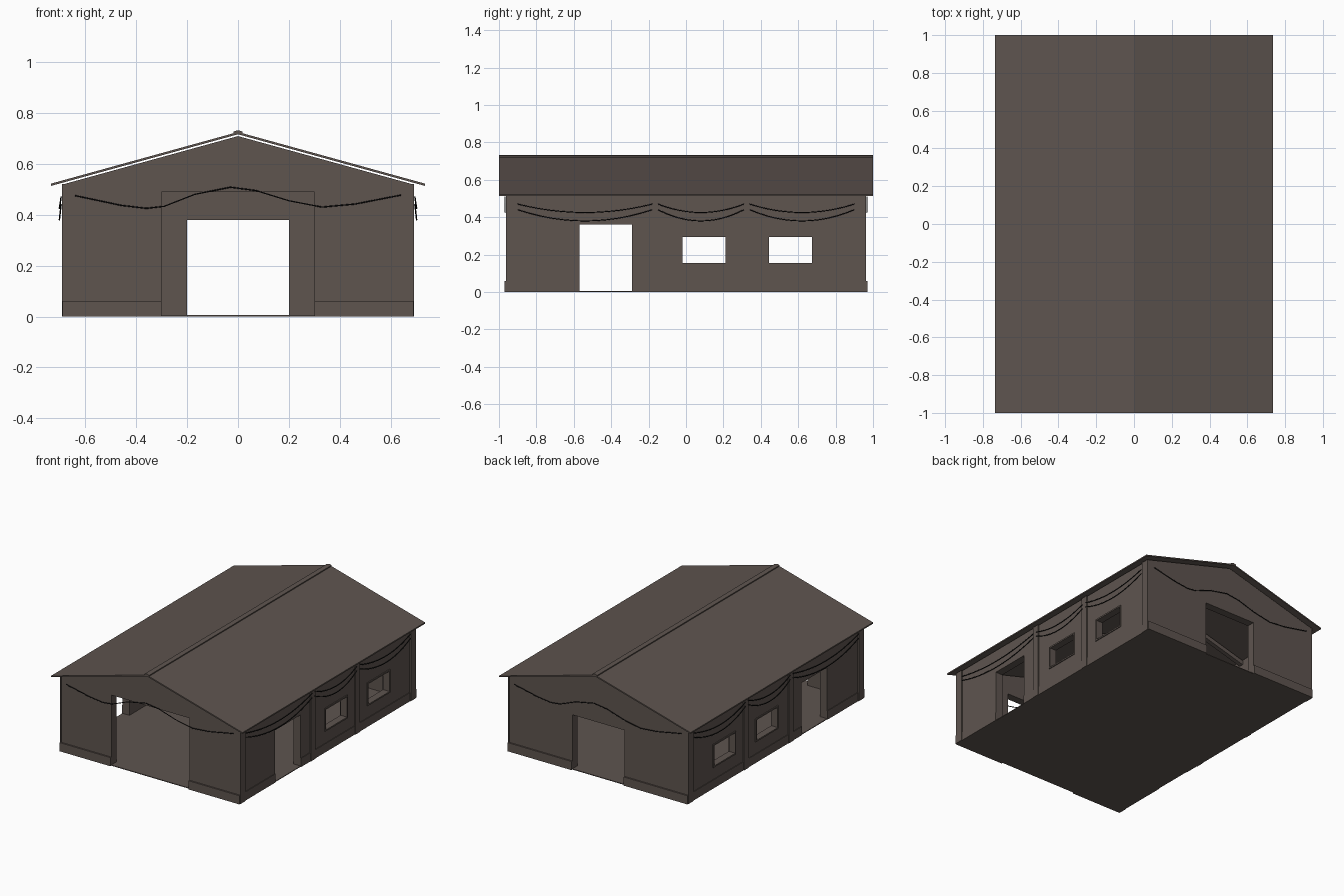
import bpy, bmesh
from mathutils import Vector

cube = bpy.data.objects.get("Cube")
if cube:
    bpy.data.objects.remove(cube, do_unlink=True)


def material(name, color):
    m = bpy.data.materials.new(name)
    m.use_nodes = True
    m.diffuse_color = (*color, 1)
    m.node_tree.nodes["Principled BSDF"].inputs["Base Color"].default_value = (*color, 1)
    return m


timber = material("brown grey", (0.112, 0.089, 0.078))
black = material("wire black", (0.008, 0.008, 0.008))


def finish(name, bm):
    bmesh.ops.recalc_face_normals(bm, faces=bm.faces)
    mesh = bpy.data.meshes.new(name)
    bm.to_mesh(mesh)
    bm.free()
    mesh.materials.append(timber)
    ob = bpy.data.objects.new(name, mesh)
    bpy.context.collection.objects.link(ob)
    return ob


def prism(name, profile, y0, y1):
    """Extrude an xz profile along y."""
    bm = bmesh.new()
    face = bm.faces.new([bm.verts.new((x, y0, z)) for x, z in profile])
    new = bmesh.ops.extrude_face_region(bm, geom=[face])["geom"]
    bmesh.ops.translate(bm, vec=(0, y1 - y0, 0),
                        verts=[v for v in new if isinstance(v, bmesh.types.BMVert)])
    return finish(name, bm)


def boxes(name, spans, mirror=False):
    """Boxes from (x0, x1, y0, y1, z0, z1), optionally mirrored across x."""
    bm = bmesh.new()
    for x0, x1, y0, y1, z0, z1 in spans:
        for s in (1, -1) if mirror else (1,):
            vs = bmesh.ops.create_cube(bm, size=1)["verts"]
            for v in vs:
                v.co = Vector((s * (x0 + (v.co.x + 0.5) * (x1 - x0)),
                               y0 + (v.co.y + 0.5) * (y1 - y0),
                               z0 + (v.co.z + 0.5) * (z1 - z0)))
    return finish(name, bm)


def chevron(half, apex, thick):
    drop = half * SLOPE
    return [(-half, apex - drop), (0, apex), (half, apex - drop),
            (half, apex - drop - thick), (0, apex - thick), (-half, apex - drop - thick)]


SLOPE = 0.276
WX, WY, IX, IY = 0.684, 0.96, 0.63, 0.905   # outer and inner wall faces
DOOR = (-0.57, -0.29)
WINDOWS = [(-0.03, 0.22), (0.435, 0.685)]
WIN_Z = (0.145, 0.305)
POSTS = [-0.165, 0.325]

# Walls and floor: a gabled block, hollowed and cut for the openings
eave = 0.709 - WX * SLOPE
shell = prism("walls_and_floor",
              [(-WX, 0), (WX, 0), (WX, eave), (0, 0.709), (-WX, eave)], -WY, WY)
cuts = [(-IX, IX, -IY, IY, 0.005, 1),
        (-0.8, 0.8, *DOOR, 0.005, 0.36),
        (-0.3, 0.3, -1.1, -0.8, 0.005, 0.49),
        (-0.2, 0.2, 0.8, 1.1, 0.005, 0.38)]
cuts += [(-0.8, 0.8, *w, *WIN_Z) for w in WINDOWS]
for c in cuts:
    cutter = boxes("opening_cutter", [c])
    cutter.hide_render = True
    mod = shell.modifiers.new("opening", "BOOLEAN")
    mod.operation, mod.solver, mod.object = "DIFFERENCE", "EXACT", cutter
    bpy.context.view_layer.objects.active = shell
    bpy.ops.object.modifier_apply(modifier=mod.name)
    bpy.data.objects.remove(cutter, do_unlink=True)

# Plinth boards, broken at the doorways
PZ = 0.06
boxes("side_plinth", [(WX, 0.688, -WY, DOOR[0], 0, PZ),
                      (WX, 0.688, DOOR[1], WY, 0, PZ)], True)
boxes("front_plinth", [(0.3, 0.69, -0.97, -WY, 0, PZ)], True)
boxes("back_plinth", [(0.2, 0.69, WY, 0.97, 0, PZ)], True)

# Side posts at the corners and between the bays
spans = [(WX, 0.692, y - 0.025, y + 0.025, 0, eave) for y in POSTS]
spans += [(WX, 0.692, -0.962, -0.905, 0, eave), (WX, 0.692, 0.905, 0.962, 0, eave)]
boxes("side_posts", spans, True)

# Window frames
t = 0.01
bars = []
for a, b in WINDOWS:
    z0, z1 = WIN_Z
    bars += [(0.64, 0.69, a, b, z0, z0 + t), (0.64, 0.69, a, b, z1 - t, z1),
             (0.64, 0.69, a, a + t, z0 + t, z1 - t), (0.64, 0.69, b - t, b, z0 + t, z1 - t)]
boxes("window_frames", bars, True)

# Roof, ridge cap and inner rafters
prism("roof", chevron(0.735, 0.725, 0.009), -1, 1)
prism("ridge_cap", chevron(0.018, 0.732, 0.008), -1, 1)
for y in POSTS:
    prism("rafter", chevron(IX, 0.705, 0.03), y - 0.015, y + 0.015)


# Hanging wires
def wire(name, points):
    cu = bpy.data.curves.new(name, "CURVE")
    cu.dimensions = "3D"
    cu.bevel_depth, cu.bevel_resolution = 0.0028, 1
    cu.use_fill_caps = True
    sp = cu.splines.new("POLY")
    sp.points.add(len(points) - 1)
    for p, co in zip(sp.points, points):
        p.co = (*co, 1)
    cu.materials.append(black)
    bpy.context.collection.objects.link(bpy.data.objects.new(name, cu))


for s in (1, -1):
    for a, b in [(-0.9, -0.18), (-0.15, 0.31), (0.34, 0.9)]:
        for top, sag in [(0.47, 0.045), (0.44, 0.06)]:
            pts = []
            for i in range(13):
                u = i / 12
                k = 4 * u * (1 - u)
                pts.append((s * (0.695 + 0.007 * k), a + (b - a) * u, top - sag * k))
            wire("side_wire", pts)

GABLE = [(-0.64, 0.475), (-0.46, 0.437), (-0.36, 0.425), (-0.29, 0.433), (-0.17, 0.48),
         (-0.03, 0.508), (0.07, 0.495), (0.2, 0.455), (0.33, 0.43), (0.46, 0.442), (0.64, 0.477)]
for name, s in (("front_wire", 1), ("back_wire", -1)):
    wire(name, [(s * x, -s * 0.967, z) for x, z in GABLE])
